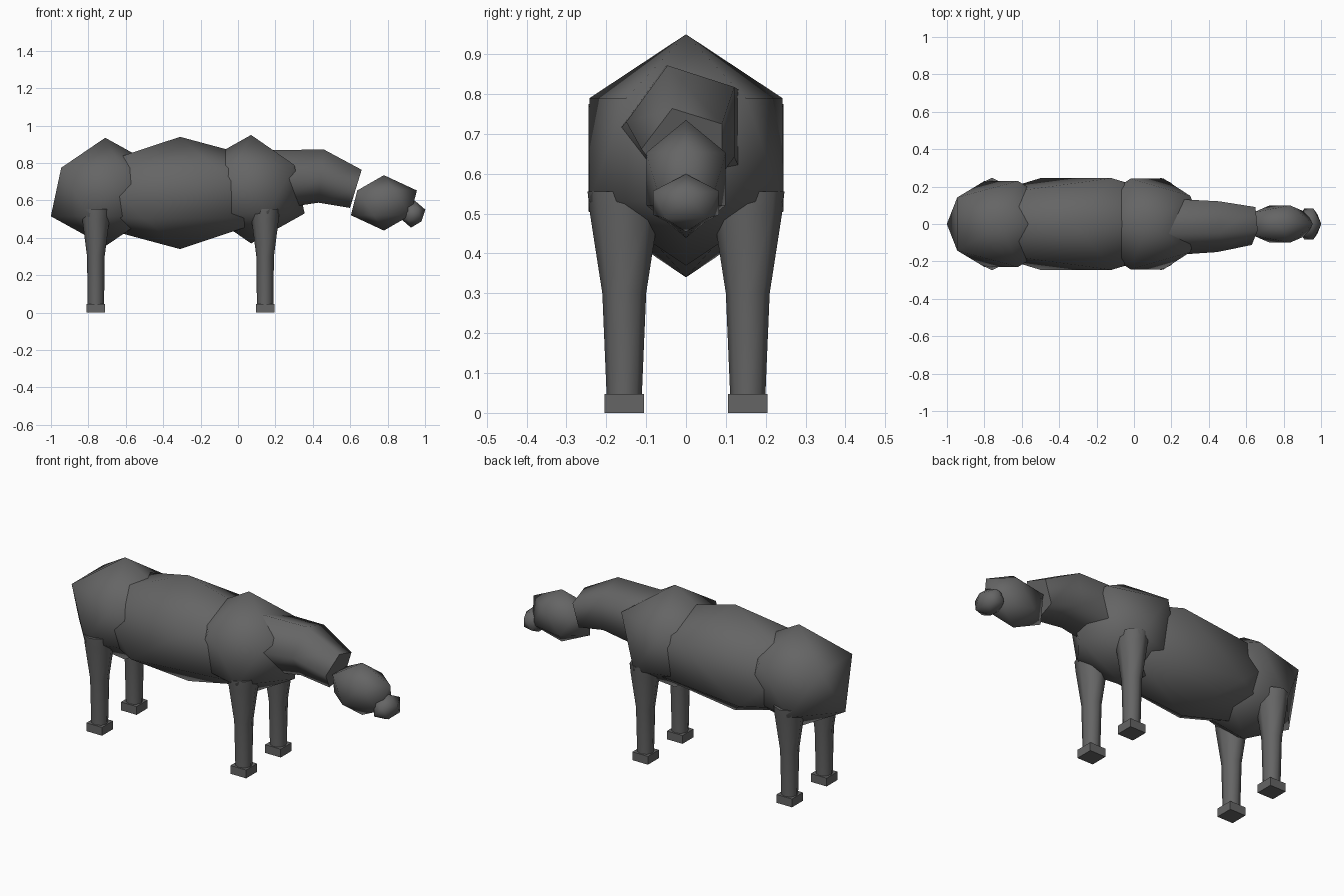
import bpy, bmesh, math
from mathutils import Matrix, Vector

old = bpy.data.objects.get("Cube")
if old:
    bpy.data.objects.remove(old, do_unlink=True)

# Single dark grey for the whole animal
grey = bpy.data.materials.new("dark_grey")
grey.use_nodes = True
colour = (0.13, 0.13, 0.13, 1)
grey.diffuse_color = colour
grey.node_tree.nodes["Principled BSDF"].inputs["Base Color"].default_value = colour


def finish(name, bm, smooth=True):
    bmesh.ops.recalc_face_normals(bm, faces=bm.faces)
    for face in bm.faces:
        face.smooth = smooth and len(face.verts) < 5
    mesh = bpy.data.meshes.new(name)
    bm.to_mesh(mesh)
    bm.free()
    mesh.materials.append(grey)
    obj = bpy.data.objects.new(name, mesh)
    bpy.context.collection.objects.link(obj)
    return obj


def blob(name, centre, radii, turn=0, tilt=0):
    """Stretched icosahedron with smooth shading."""
    bm = bmesh.new()
    bmesh.ops.create_icosphere(bm, subdivisions=1, radius=1)
    bm.transform(Matrix.Translation(centre)
                 @ Matrix.Rotation(math.radians(tilt), 4, "Y")
                 @ Matrix.Diagonal((*radii, 1))
                 @ Matrix.Rotation(math.radians(turn), 4, "Z"))
    return finish(name, bm)


def loft(name, rings):
    """Skin a list of point rings and cap both ends."""
    bm = bmesh.new()
    loops = [[bm.verts.new(p) for p in ring] for ring in rings]
    n = len(loops[0])
    for a, b in zip(loops, loops[1:]):
        for i in range(n):
            j = (i + 1) % n
            bm.faces.new((a[i], a[j], b[j], b[i]))
    bm.faces.new(loops[0])
    bm.faces.new(loops[-1])
    obj = finish(name, bm)
    # crisp cap borders
    for edge in obj.data.edges:
        edge.use_edge_sharp = False
    return obj


# Body, head and muzzle
blob("rump", (-0.71, 0, 0.645), (0.325, 0.27, 0.29))
blob("belly", (-0.31, 0, 0.64), (0.69, 0.288, 0.30))
blob("chest", (0.07, 0, 0.66), (0.32, 0.285, 0.29), turn=180)
blob("head", (0.78, 0, 0.587), (0.197, 0.117, 0.148))
blob("muzzle", (0.935, 0, 0.527), (0.07, 0.098, 0.073), tilt=8)


# Five-sided neck that bends down towards the head
def neck_ring(x, z, radius, lean):
    ring = []
    for i in range(5):
        a = math.radians(180 - 72 * i)
        p = Vector((0, radius * math.cos(a), radius * math.sin(a)))
        ring.append(Matrix.Rotation(math.radians(lean), 3, "Y") @ p + Vector((x, 0, z)))
    return ring


loft("neck", [neck_ring(0.18, 0.71, 0.168, 0),
              neck_ring(0.445, 0.73, 0.15, 6),
              neck_ring(0.63, 0.662, 0.112, 17)])


# Eight-sided tapering legs on square feet
def leg_ring(x, y, z, rx, ry):
    return [(x + rx * math.cos(i * math.pi / 4), y + ry * math.sin(i * math.pi / 4), z)
            for i in range(8)]


for end, x in (("front", 0.145), ("rear", -0.76)):
    for side, y in (("left", 0.155), ("right", -0.155)):
        # the body's length runs along x, so sides are the +y and -y flanks
        loft(f"{end}_leg_{side}", [leg_ring(x, y, 0.04, 0.044, 0.044),
                                   leg_ring(x, y, 0.30, 0.047, 0.055),
                                   leg_ring(x, y, 0.50, 0.073, 0.086),
                                   leg_ring(x, y, 0.555, 0.078, 0.092)])
        bm = bmesh.new()
        bmesh.ops.create_cube(bm, size=1)
        bm.transform(Matrix.Translation((x, y, 0.0235)) @ Matrix.Diagonal((0.098, 0.098, 0.047, 1)))
        finish(f"{end}_foot_{side}", bm, smooth=False)
